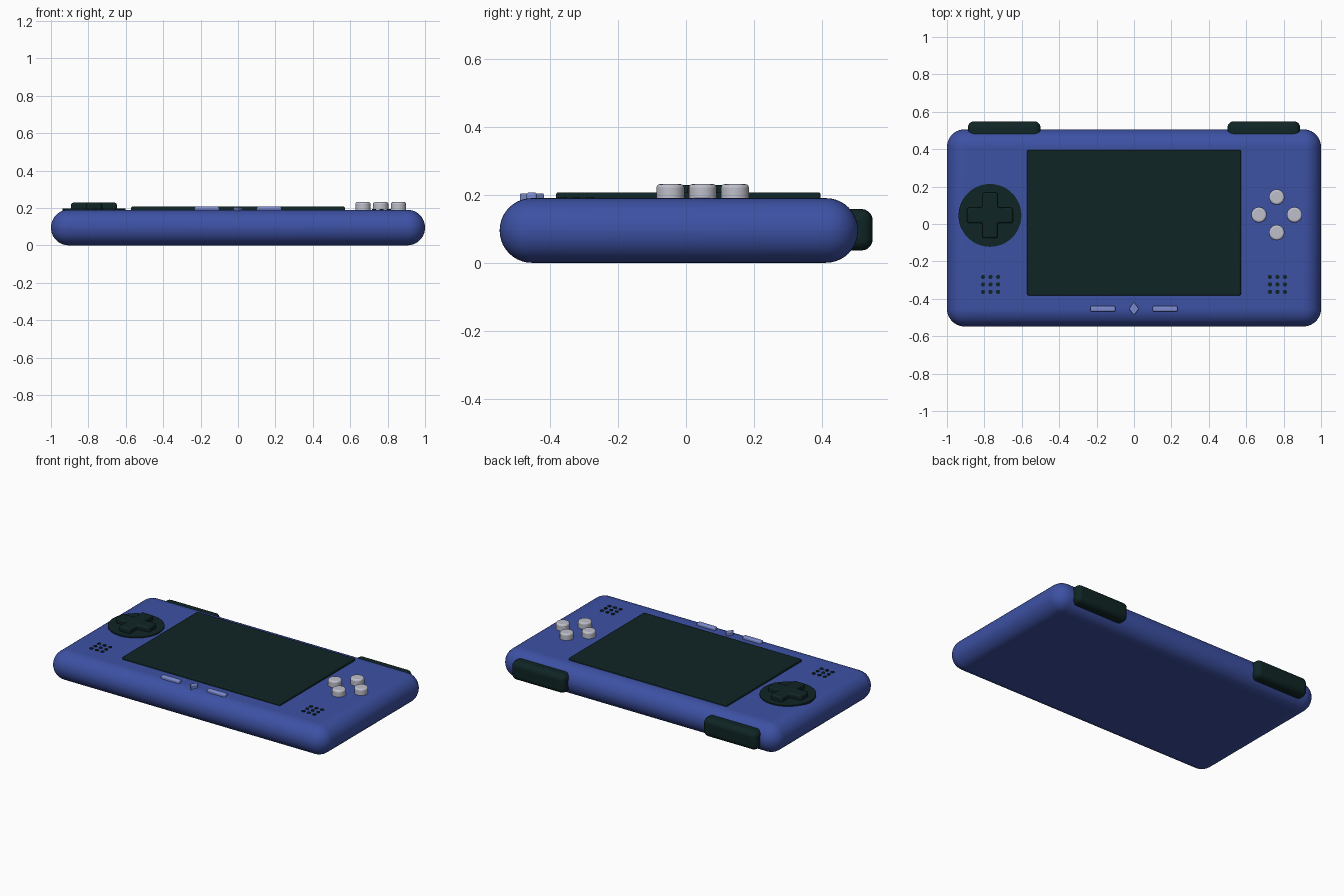
import bpy, bmesh, math
from mathutils import Matrix

if "Cube" in bpy.data.objects:
    bpy.data.objects.remove(bpy.data.objects["Cube"])


def material(name, rgb):
    m = bpy.data.materials.new(name)
    m.diffuse_color = (*rgb, 1)
    m.use_nodes = True
    m.node_tree.nodes["Principled BSDF"].inputs["Base Color"].default_value = m.diffuse_color
    return m


BLUE = material("blue_plastic", (0.046, 0.082, 0.37))
DARK = material("dark_green_black", (0.005, 0.018, 0.018))
GREY = material("pale_grey", (0.52, 0.52, 0.60))
LIGHT = material("light_blue", (0.20, 0.26, 0.62))
TOP = 0.19  # height of the face plate


def finish(bm, name, mat, bevel=0, segments=3):
    mesh = bpy.data.meshes.new(name)
    bm.to_mesh(mesh)
    bm.free()
    mesh.materials.append(mat)
    ob = bpy.data.objects.new(name, mesh)
    bpy.context.collection.objects.link(ob)
    if bevel:
        mod = ob.modifiers.new("rounding", 'BEVEL')
        mod.width, mod.segments = bevel, segments
        mod.limit_method, mod.angle_limit = 'ANGLE', math.radians(40)
    bpy.context.view_layer.objects.active = ob
    ob.select_set(True)
    bpy.ops.object.shade_smooth_by_angle(angle=math.radians(35))
    ob.select_set(False)
    return ob


def box(name, mat, x, y, z, bevel=0, segments=3):
    """Box from (min, max) ranges."""
    bm = bmesh.new()
    size = [b - a for a, b in (x, y, z)]
    mid = [(a + b) / 2 for a, b in (x, y, z)]
    bmesh.ops.create_cube(bm, size=1, matrix=Matrix.Translation(mid) @ Matrix.Diagonal((*size, 1)))
    return finish(bm, name, mat, bevel, segments)


def disc(name, mat, x, y, r, z0, z1, sides=32, bevel=0):
    bm = bmesh.new()
    bmesh.ops.create_cone(bm, cap_ends=True, segments=sides, radius1=r, radius2=r, depth=z1 - z0,
                          matrix=Matrix.Translation((x, y, (z0 + z1) / 2)))
    return finish(bm, name, mat, bevel)


def prism(name, mat, outline, z0, z1, bevel=0):
    bm = bmesh.new()
    face = bm.faces.new([bm.verts.new((x, y, z0)) for x, y in outline])
    top = bmesh.ops.extrude_face_region(bm, geom=[face])['geom']
    bmesh.ops.translate(bm, vec=(0, 0, z1 - z0), verts=[v for v in top if isinstance(v, bmesh.types.BMVert)])
    bmesh.ops.recalc_face_normals(bm, faces=bm.faces)
    return finish(bm, name, mat, bevel)


# Rounded body and raised screen
box("body", BLUE, (-1, 1), (-0.548, 0.506), (0, TOP), 0.0945, 10)
box("screen", DARK, (-0.571, 0.571), (-0.382, 0.396), (TOP - 0.02, 0.207), 0.006, 2)

# Direction pad: round base with a cross on top
PX, PY = -0.77, 0.046
disc("direction_pad_base", DARK, PX, PY, 0.168, TOP - 0.02, 0.197, 48)
a, w = 0.122, 0.041
quarter = [(a, -w), (a, w), (w, w)]
cross = []
for k in range(4):
    c, s = round(math.cos(k * math.pi / 2)), round(math.sin(k * math.pi / 2))
    cross += [(PX + c * x - s * y, PY + s * x + c * y) for x, y in quarter]
prism("direction_pad_cross", DARK, cross, TOP - 0.01, 0.228, 0.01)

# Four action buttons in a diamond
for i in range(4):
    t = i * math.pi / 2
    disc(f"action_button_{i + 1}", GREY, 0.763 + 0.095 * math.cos(t), 0.049 + 0.095 * math.sin(t),
         0.041, TOP - 0.02, 0.231, 32, 0.01)

for side, label in ((-1, "left"), (1, "right")):
    # Shoulder buttons on the rear edge
    box(f"shoulder_button_{label}", DARK, sorted((side * 0.5, side * 0.888)),
        (0.44, 0.549), (0.036, 0.158), 0.033, 5)
    # Small menu bars under the screen
    box(f"menu_button_{label}", LIGHT, sorted((side * 0.1, side * 0.233)),
        (-0.469, -0.438), (TOP - 0.015, 0.207), 0.008, 3)
    # Speaker dots, three by three
    for i in range(3):
        for j in range(3):
            disc(f"speaker_dot_{label}_{i}{j}", DARK, side * 0.767 + (i - 1) * 0.04,
                 -0.323 + (j - 1) * 0.04, 0.0115, TOP - 0.005, 0.194, 12)

# Diamond-shaped home button
prism("home_button", LIGHT, [(0.026, -0.453), (0, -0.416), (-0.026, -0.453), (0, -0.49)],
      TOP - 0.01, 0.204, 0.004)
